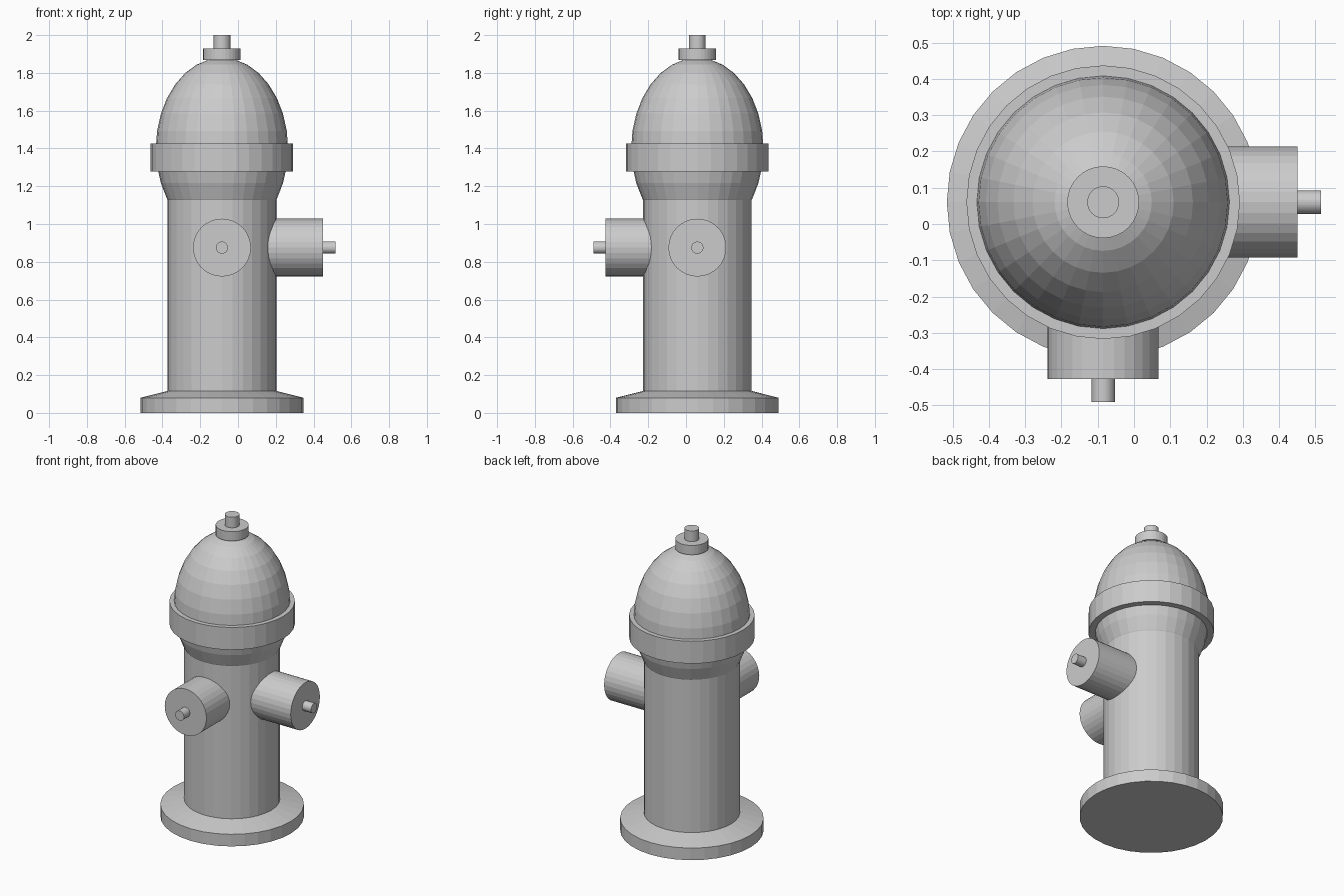
import bpy
from math import pi

if "Cube" in bpy.data.objects:
    bpy.data.objects.remove(bpy.data.objects["Cube"])

CX, CY = -0.085, 0.06   # hydrant axis
SIDES = 32


def upright(name, z0, z1, r0, r1=None):
    """Cylinder or tapered ring standing on the hydrant axis."""
    bpy.ops.mesh.primitive_cone_add(
        vertices=SIDES, radius1=r0, radius2=r0 if r1 is None else r1,
        depth=z1 - z0, location=(CX, CY, (z0 + z1) / 2))
    bpy.context.object.name = name


def outlet(name, direction, start, end, radius, z=0.875):
    """Horizontal cylinder pointing away from the axis along direction."""
    dx, dy = direction
    mid = (start + end) / 2
    rot = (0, pi / 2, 0) if dx else (pi / 2, 0, 0)
    bpy.ops.mesh.primitive_cylinder_add(
        vertices=SIDES, radius=radius, depth=end - start, rotation=rot,
        location=(CX + dx * mid, CY + dy * mid, z))
    bpy.context.object.name = name


# Base flange, barrel and collar
upright("base_flange", 0, 0.08, 0.431)
upright("base_slope", 0.08, 0.116, 0.431, 0.288)
upright("barrel", 0.1, 1.3, 0.288)
upright("collar", 1.277, 1.425, 0.377)

# Domed bonnet, lower half hidden within the collar and barrel
bpy.ops.mesh.primitive_uv_sphere_add(
    segments=SIDES, ring_count=16, radius=1, location=(CX, CY, 1.4))
dome = bpy.context.object
dome.name = "bonnet_dome"
dome.scale = (0.35, 0.35, 0.48)

# Top cap and operating nut
upright("top_cap", 1.868, 1.93, 0.099)
upright("top_nut", 1.93, 2.0, 0.044)

# Side and front outlets with their nuts
for side, direction in (("right", (1, 0)), ("front", (0, -1))):
    outlet(side + "_outlet", direction, 0.15, 0.536, 0.153)
    outlet(side + "_outlet_nut", direction, 0.536, 0.6 if side == "right" else 0.55, 0.032)

# Both outlets share the same reach except for the front face position
front = bpy.data.objects["front_outlet"]
front.location.y = CY - (0.487 - 0.386 / 2)
nut = bpy.data.objects["front_outlet_nut"]
nut.location.y = CY - (0.487 + 0.55) / 2
nut.scale.z = (0.55 - 0.487) / (0.55 - 0.536)
